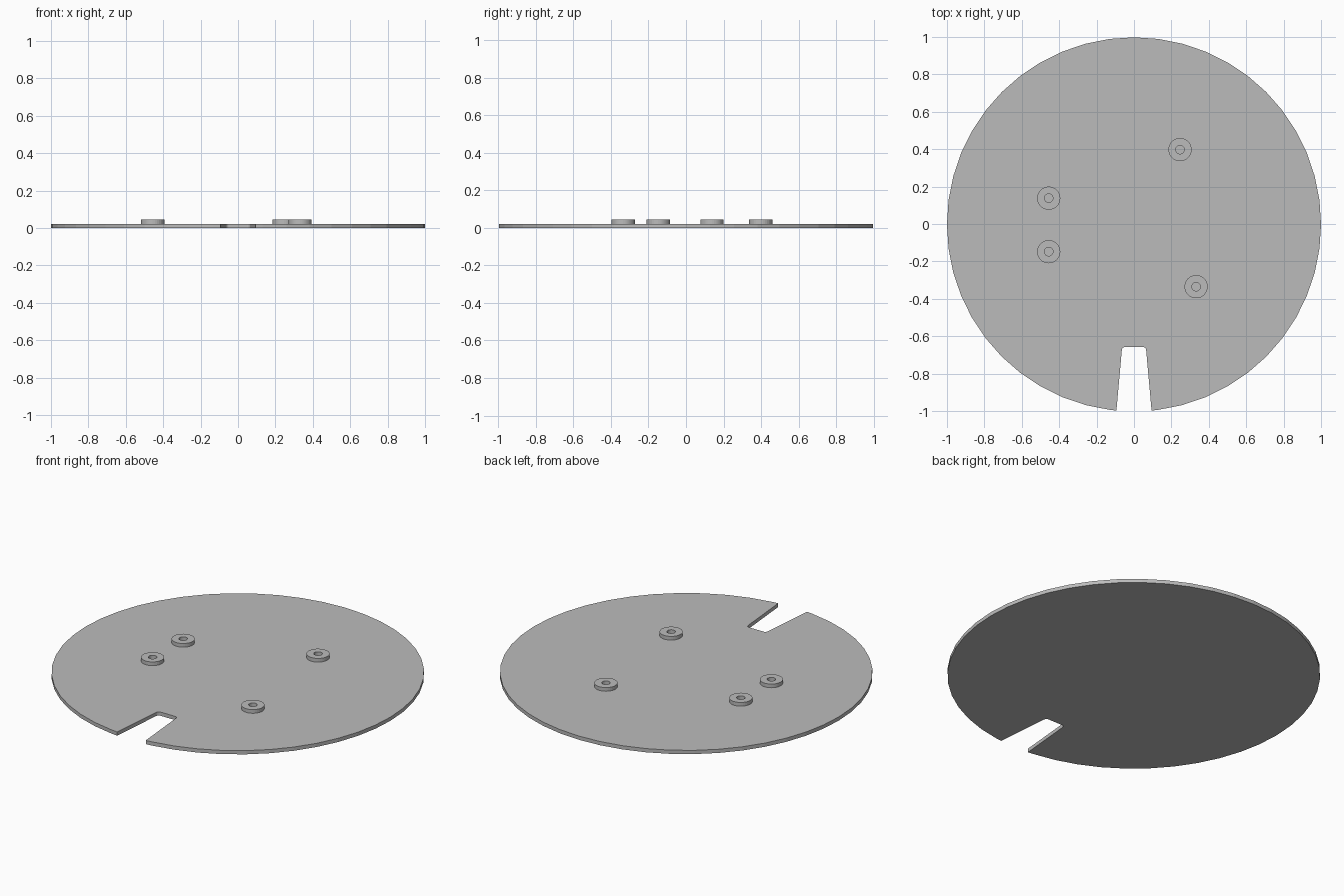
import bpy, bmesh
from math import sin, cos, pi, radians, asin

cube = bpy.data.objects.get("Cube")
if cube:
    bpy.data.objects.remove(cube, do_unlink=True)

SHIFT_Y = -0.002      # the notch trims the lowest point of the disc
PLATE_TOP = 0.022
BOSS_TOP = 0.044

grey = bpy.data.materials.new("plain grey")
grey.use_nodes = True
grey.diffuse_color = (0.5, 0.5, 0.5, 1)
grey.node_tree.nodes["Principled BSDF"].inputs["Base Color"].default_value = (0.5, 0.5, 0.5, 1)


def finish(name, bm, location):
    bmesh.ops.recalc_face_normals(bm, faces=bm.faces[:])
    mesh = bpy.data.meshes.new(name)
    bm.to_mesh(mesh)
    bm.free()
    mesh.materials.append(grey)
    obj = bpy.data.objects.new(name, mesh)
    obj.location = location
    bpy.context.collection.objects.link(obj)
    return obj


def notched_plate():
    # Right half of the outline, from the notch floor out and round to the back
    mouth, inner, floor, r = 0.094, 0.065, -0.655, 0.018
    half = []
    for i in range(5):
        a = radians(90 - i * 21)
        half.append((inner - r + r * cos(a), floor - r + r * sin(a)))
    start = asin(mouth)
    half.append((mouth, -cos(start)))
    step = 2 * pi / 48
    half += [(sin(i * step), -cos(i * step)) for i in range(1, 24)]
    outline = half + [(0, 1)] + [(-x, y) for x, y in reversed(half)]

    bm = bmesh.new()
    base = bm.faces.new([bm.verts.new((x, y, 0)) for x, y in outline])
    top = bmesh.ops.extrude_face_region(bm, geom=[base], use_keep_orig=True)
    verts = [g for g in top["geom"] if isinstance(g, bmesh.types.BMVert)]
    bmesh.ops.translate(bm, verts=verts, vec=(0, 0, PLATE_TOP))
    return finish("round_plate", bm, (0, SHIFT_Y, 0))


def boss(name, x, y, outer=0.062, hole=0.023, sides=32):
    # Ring standing on the plate: outer wall, flat rim, hole wall
    bm = bmesh.new()
    profile = [(outer, PLATE_TOP), (outer, BOSS_TOP), (hole, BOSS_TOP), (hole, PLATE_TOP)]
    rings = [[bm.verts.new((r * cos(2 * pi * i / sides), r * sin(2 * pi * i / sides), z))
              for i in range(sides)] for r, z in profile]
    for a, b in zip(rings, rings[1:]):
        for i in range(sides):
            j = (i + 1) % sides
            bm.faces.new((a[i], a[j], b[j], b[i]))
    return finish(name, bm, (x, y, 0))


notched_plate()
boss("boss_back_left", 0.246, 0.398)
boss("boss_front_left", 0.332, -0.335)
boss("boss_back_right", -0.456, 0.138)
boss("boss_front_right", -0.456, -0.148)
